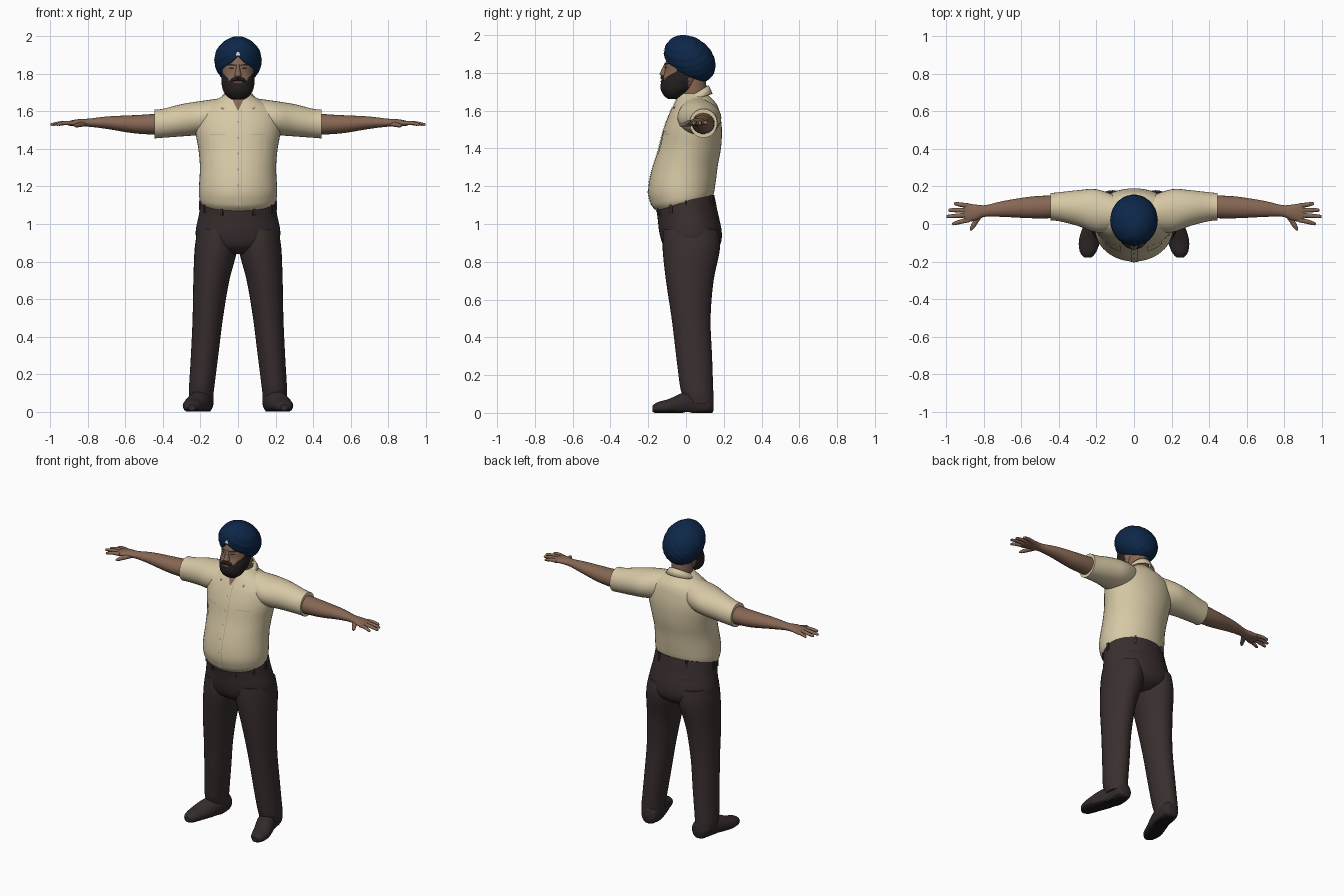
import bpy, bmesh, math
from math import sin, cos, pi
from mathutils import Vector, Matrix
from mathutils.bvhtree import BVHTree

if "Cube" in bpy.data.objects:
    bpy.data.objects.remove(bpy.data.objects["Cube"])


def material(name, rgb):
    m = bpy.data.materials.new(name)
    m.use_nodes = True
    m.diffuse_color = (*rgb, 1)
    bsdf = m.node_tree.nodes["Principled BSDF"]
    bsdf.inputs["Base Color"].default_value = (*rgb, 1)
    bsdf.inputs["Roughness"].default_value = 0.8
    return m


SKIN = material("brown skin", (0.24, 0.135, 0.088))
SHIRT = material("cream cotton", (0.68, 0.58, 0.38))
SEAM = material("shirt seam", (0.42, 0.35, 0.22))
CLOTH = material("dark trouser cloth", (0.042, 0.028, 0.028))
NAVY = material("navy wrap", (0.004, 0.02, 0.066))
HAIR = material("black hair", (0.018, 0.014, 0.014))
SHOE = material("shoe leather", (0.033, 0.023, 0.024))
SOLE = material("shoe sole", (0.012, 0.01, 0.01))
WHITE = material("white cloth", (0.75, 0.75, 0.75))
LIP = material("lip", (0.16, 0.06, 0.05))


def clamp(v):
    return max(0.0, min(1.0, v))


def finish(name, bm, mats, mirror=False, thickness=0, angle=40):
    mesh = bpy.data.meshes.new(name)
    bm.to_mesh(mesh)
    bm.free()
    ob = bpy.data.objects.new(name, mesh)
    bpy.context.collection.objects.link(ob)
    for m in mats:
        mesh.materials.append(m)
    bpy.ops.object.select_all(action="DESELECT")
    bpy.context.view_layer.objects.active = ob
    ob.select_set(True)
    bpy.ops.object.shade_smooth_by_angle(angle=math.radians(angle))
    if thickness:
        ob.modifiers.new("thickness", "SOLIDIFY").thickness = thickness
    if mirror:
        ob.modifiers.new("mirror", "MIRROR")
    return ob


def spline(rows, sub):
    # Catmull-Rom interpolation of cross-section rows
    out = []
    for i in range(len(rows) - 1):
        quad = zip(rows[max(i - 1, 0)], rows[i], rows[i + 1], rows[min(i + 2, len(rows) - 1)])
        quad = list(quad)
        for k in range(sub):
            t = k / sub
            out.append([b + 0.5 * t * (c - a + t * (2*a - 5*b + 4*c - d + t * (3*(b - c) + d - a)))
                        for a, b, c, d in quad])
    return out + [list(rows[-1])]


def loft(name, rows, mats, axis=2, n=32, sub=4, mirror=False, warp=None, rule=None):
    # rows: position on axis, two centre coordinates, two radii
    bm = bmesh.new()
    rings = []
    for t, a, b, ra, rb in spline(rows, sub):
        ring = []
        for k in range(n):
            ang = 2 * pi * k / n
            p = [a + max(ra, 0.002) * cos(ang), b + max(rb, 0.002) * sin(ang)]
            p.insert(axis, t)
            ring.append(bm.verts.new(warp(*p) if warp else p))
        rings.append(ring)
    for r0, r1 in zip(rings, rings[1:]):
        for k in range(n):
            bm.faces.new((r0[k], r0[k - 1], r1[k - 1], r1[k]))
    bm.faces.new(rings[0])
    bm.faces.new(rings[-1])
    bmesh.ops.recalc_face_normals(bm, faces=bm.faces)
    if rule:
        for f in bm.faces:
            f.material_index = rule(f.calc_center_median())
    return finish(name, bm, mats, mirror)


def patch(name, target, corners, mat, side=-1, mirror=False, res=6, lift=0.003):
    # thin plate laid on a surface; corners are (x, z), side is -1 front or 1 back
    tree = BVHTree.FromPolygons([v.co for v in target.data.vertices],
                                [p.vertices for p in target.data.polygons])
    a, b, c, d = [Vector(p) for p in corners]
    bm = bmesh.new()
    grid = {}
    for i in range(res + 1):
        for j in range(res + 1):
            p = a.lerp(b, i / res).lerp(d.lerp(c, i / res), j / res)
            hit = tree.ray_cast(Vector((p.x, side, p.y)), Vector((0, -side, 0)))[0]
            if hit:
                grid[i, j] = bm.verts.new(hit + Vector((0, side * lift, 0)))
    for i in range(res):
        for j in range(res):
            keys = [(i, j), (i + 1, j), (i + 1, j + 1), (i, j + 1)]
            if all(k in grid for k in keys):
                f = bm.faces.new([grid[k] for k in keys])
                f.normal_update()
                if f.normal.y * side < 0:
                    f.normal_flip()
    return finish(name, bm, [mat], mirror)


# Shirt body and sleeves
shirt = loft("shirt_body", [
    (1.09, 0, -.01, .18, .135), (1.12, 0, -.015, .2, .158), (1.15, 0, -.02, .207, .17),
    (1.2, 0, -.022, .208, .178), (1.3, 0, -.005, .203, .172), (1.4, 0, .02, .211, .165),
    (1.5, 0, .035, .228, .155), (1.58, 0, .045, .222, .135), (1.63, 0, .05, .175, .115),
    (1.66, 0, .045, .12, .095), (1.69, 0, .04, .07, .07)], [SHIRT], n=48,
    warp=lambda x, y, z: (x, y, z + .2 * y * clamp((1.25 - z) / .12)))
loft("sleeves", [(.08, .055, 1.58, .09, .092), (.2, .07, 1.565, .115, .09),
                 (.3, .085, 1.553, .095, .086), (.4, .092, 1.537, .077, .077),
                 (.445, .092, 1.533, .073, .077)], [SHIRT], axis=0, mirror=True)

# Shirt front: placket, buttons, pockets, open neck
patch("placket", shirt, [(-.016, 1.1), (.016, 1.1), (.016, 1.63), (-.016, 1.63)], SHIRT, res=16)
patch("placket_seam", shirt, [(.016, 1.1), (.019, 1.1), (.019, 1.62), (.016, 1.62)], SEAM, res=16)
for i in range(5):
    z = 1.2 + .085 * i
    patch("button", shirt, [(-.005, z), (.005, z), (.005, z + .01), (-.005, z + .01)],
          SEAM, res=2, lift=.006)
patch("pockets", shirt, [(.07, 1.37), (.15, 1.37), (.15, 1.49), (.07, 1.49)], SHIRT, mirror=True)
patch("pocket_seams", shirt, [(.07, 1.475), (.15, 1.475), (.15, 1.478), (.07, 1.478)], SEAM,
      mirror=True, lift=.005)
patch("open_neck", shirt, [(-.002, 1.605), (.002, 1.605), (.04, 1.685), (-.04, 1.685)], SKIN,
      lift=.005)

# Folded collar, open at the front
bm = bmesh.new()
rows = []
for i in range(25):
    t = (i / 12 - 1) * 2.75
    front = clamp((abs(t) - 1.6) / 1.15)
    s, c = sin(t), cos(t)
    inner = (.072 * s, .045 + .075 * c, 1.69 + .045 * c)
    outer = (.098 * s + .045 * front * math.copysign(1, t), .043 + .098 * c - .02 * front,
             1.665 + .025 * c - .025 * front)
    rows.append([bm.verts.new(p) for p in (inner, outer)])
for p, q in zip(rows, rows[1:]):
    bm.faces.new((p[0], q[0], q[1], p[1]))
bmesh.ops.recalc_face_normals(bm, faces=bm.faces)
finish("collar", bm, [SHIRT], thickness=.008)

# Trousers: seat, legs, waist details
seat = loft("trouser_seat", [
    (1.125, 0, -.005, .199, .154), (1.05, 0, .008, .208, .158), (.95, 0, .025, .226, .165),
    (.88, 0, .03, .2, .145), (.84, 0, .03, .1, .09)], [CLOTH], n=48,
    warp=lambda x, y, z: (x, y, z + .2 * y * clamp((z - .95) / .15)))
loft("trouser_legs", [
    (.97, .115, .025, .1, .145), (.87, .117, .028, .114, .152), (.7, .142, .02, .096, .126),
    (.5, .161, .027, .081, .103), (.3, .178, .043, .073, .095), (.15, .192, .055, .068, .088),
    (.1, .196, .062, .066, .083), (.05, .194, .072, .062, .074)], [CLOTH], mirror=True)
patch("back_pockets", seat, [(.06, 1.03), (.15, 1.03), (.15, 1.04), (.06, 1.04)], SHOE, side=1,
      mirror=True)
patch("fly", seat, [(.012, .95), (.017, .95), (.017, 1.07), (.012, 1.07)], SHOE)
bm = bmesh.new()
for deg in (-60, -25, 25, 90, 150):
    a = math.radians(deg - 90)
    x, y = .203 * cos(a), .157 * sin(a)
    for sx in (1, -1):
        spot = Matrix.Translation((x * sx, y, 1.1 + .2 * y))
        turn = Matrix.Rotation(math.atan2(y, x * sx), 4, "Z")
        bmesh.ops.create_cube(bm, size=1, matrix=spot @ turn @ Matrix.Diagonal((.012, .013, .05, 1)))
finish("belt_loops", bm, [CLOTH])

# Shoes with flat soles
loft("shoes", [
    (.145, .185, .05, .03, .04), (.125, .185, .05, .052, .06), (.05, .19, .05, .057, .07),
    (-.02, .212, .045, .062, .06), (-.09, .236, .032, .058, .042),
    (-.15, .245, .026, .043, .031), (-.178, .246, .022, .02, .016)],
    [SHOE, SOLE], axis=1, mirror=True, warp=lambda x, y, z: (x, y, max(z, .004 if y < .03 and y > -.02 else 0)),
    rule=lambda c: int(c.z < .014))

# Arms, hands
loft("arms", [
    (.4, .092, 1.533, .06, .058), (.5, .09, 1.531, .06, .052), (.58, .087, 1.533, .055, .046),
    (.7, .08, 1.54, .042, .033), (.79, .07, 1.54, .031, .022), (.84, .062, 1.54, .041, .02),
    (.89, .06, 1.537, .05, .015), (.908, .06, 1.536, .046, .009)],
    [SKIN], axis=0, n=24, mirror=True)
for name, tip, y1, y0 in (("index_fingers", .97, .002, .022), ("middle_fingers", 1, .04, .048),
                          ("ring_fingers", .99, .074, .073), ("little_fingers", .96, .108, .097)):
    mid = (tip + .88) / 2
    loft(name, [(.88, y0, 1.537, .013, .012), (mid, (y0 + y1) / 2, 1.538, .012, .011),
                (tip - .008, y1, 1.531, .009, .008), (tip, y1, 1.53, .003, .003)],
         [SKIN], axis=0, n=10, sub=3, mirror=True)
loft("thumbs", [(.06, .815, 1.535, .022, .014), (.02, .84, 1.53, .017, .013),
                (-.02, .862, 1.525, .012, .01), (-.035, .87, 1.523, .004, .004)],
     [SKIN], axis=1, n=12, mirror=True)


# Head with beard, neck
def beard(c):
    x = abs(c.x)
    line = 1.787 - .5 * x if x < .045 else 1.7645 + 1.2 * (x - .045)
    return int(c.z < 1.69 or (c.y < .012 and c.z < line))


head = loft("head", [
    (1.663, 0, -.07, .03, .025), (1.675, 0, -.066, .052, .046), (1.695, 0, -.06, .07, .067),
    (1.72, 0, -.045, .082, .09), (1.76, 0, -.03, .089, .1), (1.8, 0, -.015, .088, .1),
    (1.85, 0, -.005, .09, .105), (1.9, 0, .01, .088, .1), (1.95, 0, .02, .06, .07)],
    [SKIN, HAIR], n=64, sub=8, rule=beard)
loft("neck", [(1.62, 0, .04, .06, .068), (1.7, 0, .04, .064, .07), (1.8, 0, .03, .066, .07)], [SKIN])
loft("nose", [(1.78, 0, -.112, .014, .012), (1.792, 0, -.116, .02, .023),
              (1.81, 0, -.112, .014, .021), (1.85, 0, -.1, .009, .014)], [SKIN], n=16)
loft("moustache", [(0, -.122, 1.776, .014, .01), (.03, -.115, 1.768, .013, .01),
                   (.052, -.098, 1.755, .006, .005)], [HAIR], axis=0, n=12, mirror=True)
patch("lower_lip", head, [(-.02, 1.752), (.02, 1.752), (.024, 1.76), (-.024, 1.76)], LIP)
patch("eyes", head, [(.022, 1.826), (.048, 1.826), (.045, 1.834), (.025, 1.834)], HAIR, mirror=True)
patch("eyebrows", head, [(.014, 1.843), (.058, 1.846), (.056, 1.853), (.014, 1.851)], HAIR,
      mirror=True, lift=.005)

# Wrapped turban: tilted ellipsoid with chevron folds and a peaked lower edge
bm = bmesh.new()
bmesh.ops.create_uvsphere(bm, u_segments=80, v_segments=60, radius=1)
tilt = Matrix.Rotation(math.radians(-38), 4, "X") @ Matrix.Diagonal((.126, .148, .114, 1))
for v in bm.verts:
    p = tilt @ v.co
    fold = abs(sin((p.z + .8 * abs(p.x) - .25 * p.y) * pi / .042))
    p = p * (.985 + .022 * fold) + Vector((0, .02, 1.872))
    back = clamp((p.y + .08) / .18)
    p.z = max(p.z, (1.895 - abs(p.x)) * (1 - back) + 1.745 * back)
    v.co = p
turban = finish("turban", bm, [NAVY])
patch("under_wrap", turban, [(-.012, 1.899), (.012, 1.899), (.005, 1.918), (-.005, 1.918)], WHITE,
      res=3, lift=.004)
